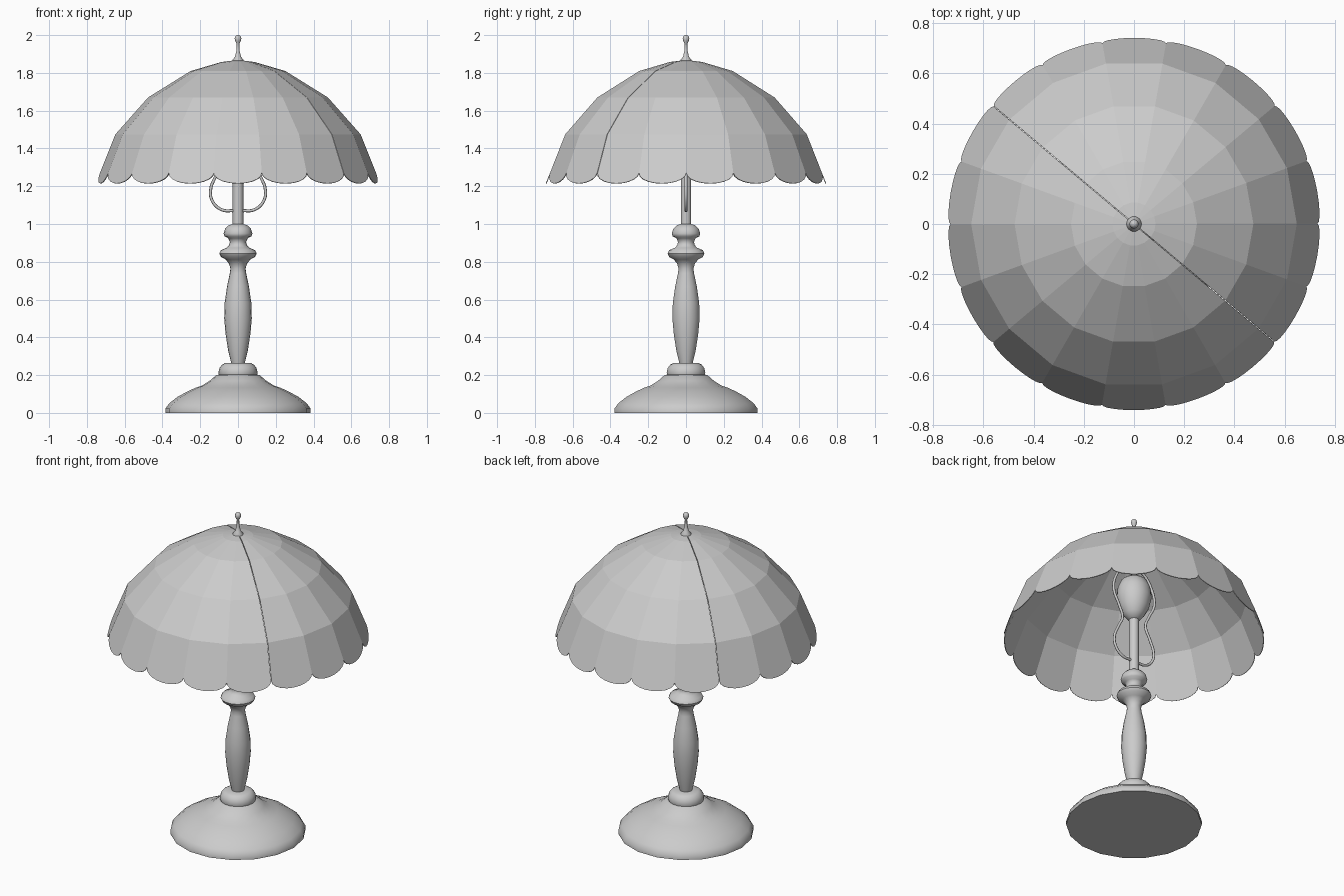
import bpy, bmesh, math
from mathutils import Vector

if "Cube" in bpy.data.objects:
    bpy.data.objects.remove(bpy.data.objects["Cube"], do_unlink=True)

SIDES = 18
STEP = math.tau / SIDES

grey = bpy.data.materials.new("plain grey")
grey.use_nodes = True
grey.diffuse_color = (0.6, 0.6, 0.6, 1)
grey.node_tree.nodes["Principled BSDF"].inputs["Base Color"].default_value = (0.6, 0.6, 0.6, 1)


def polar(r, angle, z):
    return Vector((r * math.cos(angle), r * math.sin(angle), z))


def finish(bm, name, smooth=True):
    bmesh.ops.recalc_face_normals(bm, faces=bm.faces)
    mesh = bpy.data.meshes.new(name)
    bm.to_mesh(mesh)
    bm.free()
    mesh.materials.append(grey)
    obj = bpy.data.objects.new(name, mesh)
    bpy.context.collection.objects.link(obj)
    if smooth:
        bpy.ops.object.select_all(action="DESELECT")
        obj.select_set(True)
        bpy.context.view_layer.objects.active = obj
        bpy.ops.object.shade_smooth_by_angle(angle=math.radians(50))
    return obj


def turned(name, profile):
    """Closed turned part from (radius, height) points, bottom to top."""
    bm = bmesh.new()
    rings = [[bm.verts.new(polar(r, i * STEP, z)) for i in range(SIDES)] for r, z in profile]
    for low, high in zip(rings, rings[1:]):
        for i in range(SIDES):
            j = (i + 1) % SIDES
            bm.faces.new((low[i], low[j], high[j], high[i]))
    bm.faces.new(rings[0][::-1])
    bm.faces.new(rings[-1])
    return finish(bm, name)


# Foot, collar, column and rod
turned("base", [(.385, 0), (.385, .022), (.365, .05), (.32, .085), (.265, .115), (.225, .133),
                (.19, .145), (.15, .17), (.115, .2), (.09, .205)])
turned("base_collar", [(.085, .195), (.1, .2), (.104, .215), (.098, .238), (.085, .255), (.07, .263), (.03, .265)])
turned("column", [(.035, .26), (.052, .33), (.066, .42), (.073, .5), (.071, .58), (.058, .67),
                  (.043, .74), (.04, .765), (.048, .79), (.065, .812), (.09, .825), (.099, .843),
                  (.09, .862), (.06, .874), (.047, .888), (.043, .905), (.052, .925), (.072, .935),
                  (.076, .95), (.068, .975), (.05, .993), (.025, 1)])
turned("rod", [(.028, .99), (.028, 1.36)])
turned("bulb", [(.03, 1.34), (.06, 1.375), (.085, 1.42), (.1, 1.485), (.096, 1.54),
                (.075, 1.59), (.04, 1.617), (.008, 1.625)])
turned("shade_support", [(.012, 1.68), (.012, 1.865)])
turned("finial", [(.03, 1.855), (.03, 1.868), (.016, 1.885), (.008, 1.92), (.007, 1.955),
                  (.014, 1.967), (.018, 1.981), (.014, 1.994), (.004, 2)])

# Wire harp around the bulb, mirrored left and right
half = [(.025, 1.07), (.085, 1.075), (.135, 1.12), (.145, 1.18), (.115, 1.26), (.085, 1.33),
        (.11, 1.4), (.15, 1.49), (.13, 1.59), (.07, 1.665)]
path = half + [(0, 1.685)] + [(-x, z) for x, z in reversed(half)]
curve = bpy.data.curves.new("harp", "CURVE")
curve.dimensions = "3D"
curve.bevel_depth = 0.008
curve.bevel_resolution = 2
curve.resolution_u = 5
curve.use_fill_caps = True
spline = curve.splines.new("BEZIER")
spline.bezier_points.add(len(path) - 1)
for point, (x, z) in zip(spline.bezier_points, path):
    point.co = (x, 0, z)
    point.handle_left_type = point.handle_right_type = "AUTO"
curve.materials.append(grey)
bpy.context.collection.objects.link(bpy.data.objects.new("harp", curve))

# Shade: flat panels in two halves, each panel ending in a scallop
RINGS = [(.02, 1.866), (.085, 1.858), (.25, 1.81), (.475, 1.67), (.648, 1.475)]
CUSP, TIP = (.73, 1.27), (.752, 1.215)
ARC = 10


def shade_half(name, first):
    bm = bmesh.new()
    for panel in range(first, first + SIDES // 2):
        a, b = panel * STEP, (panel + 1) * STEP
        pairs = [(polar(r, a, z), polar(r, b, z)) for r, z in RINGS]
        for (p, q), (s, t) in zip(pairs, pairs[1:]):
            bm.faces.new([bm.verts.new(v) for v in (p, s, t, q)])
        left, right = polar(CUSP[0], a, CUSP[1]), polar(CUSP[0], b, CUSP[1])
        tip = (polar(TIP[0], a, TIP[1]) + polar(TIP[0], b, TIP[1])) / 2
        middle = (left + right) / 2
        rim = []
        for k in range(ARC + 1):
            t = math.pi * k / ARC
            rim.append(middle + (left - middle) * math.cos(t) + (tip - middle) * math.sin(t))
        p, q = pairs[-1]
        bm.faces.new([bm.verts.new(v) for v in [p] + rim + [q]])
    bmesh.ops.remove_doubles(bm, verts=bm.verts, dist=0.0005)
    obj = finish(bm, name, smooth=False)
    sheet = obj.modifiers.new("thickness", "SOLIDIFY")
    sheet.thickness = 0.004
    sheet.offset = -1
    # Narrow seam between the halves
    seam = polar(0.0015, (first + SIDES / 4) * STEP, 0)
    obj.location = seam


shade_half("shade_half_left", -2)
shade_half("shade_half_right", 7)
